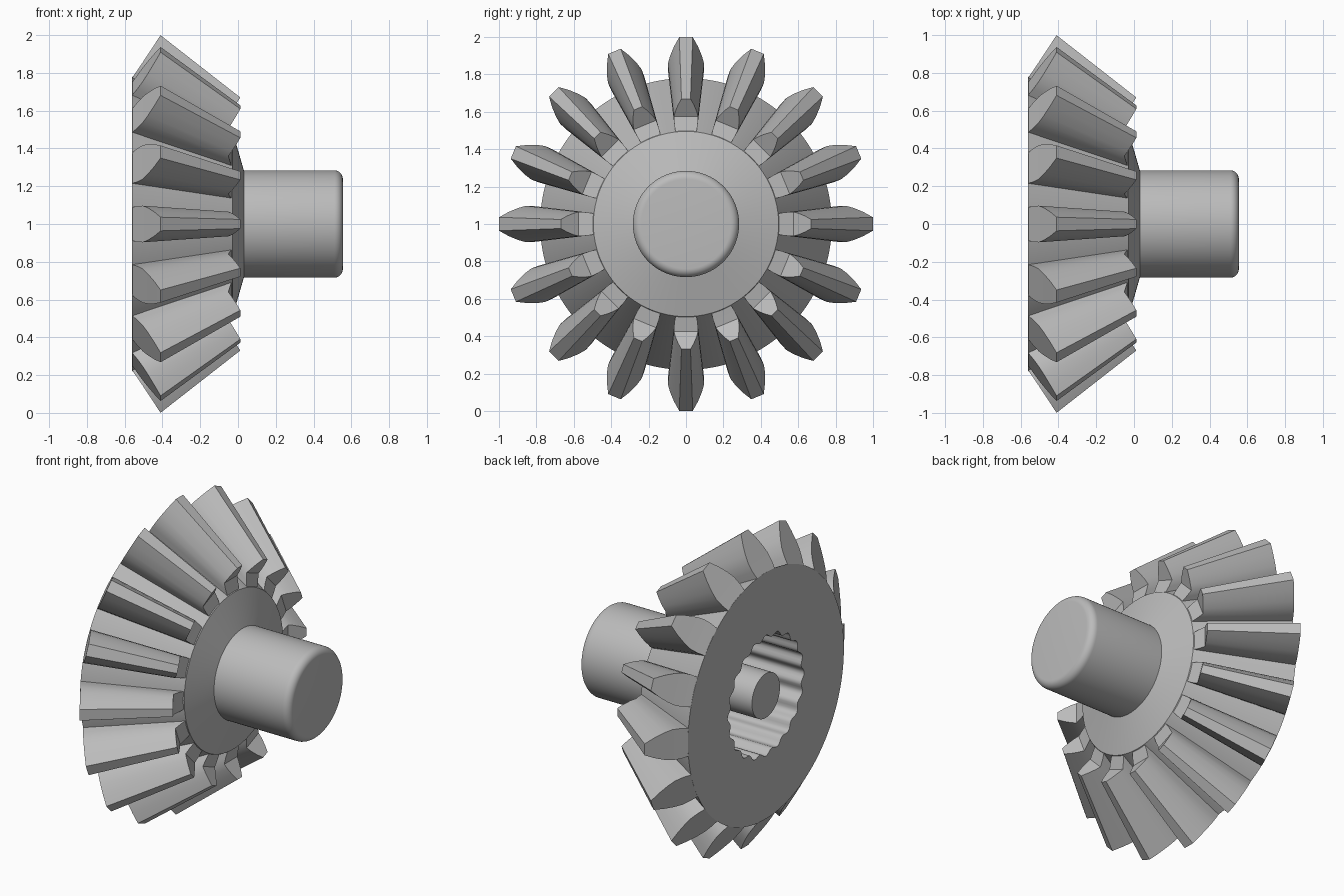
import bpy, bmesh, math

if "Cube" in bpy.data.objects:
    bpy.data.objects.remove(bpy.data.objects["Cube"], do_unlink=True)

TEETH = 16
SPLINES = 20
SEGMENTS = 160
APEX = 0.87          # x where the tooth cones meet
AXIS_Z = 1.0

steel = bpy.data.materials.new("plain grey steel")
steel.use_nodes = True
steel.diffuse_color = (0.5, 0.5, 0.5, 1)
steel.node_tree.nodes["Principled BSDF"].inputs["Base Color"].default_value = (0.5, 0.5, 0.5, 1)


def polar(x, r, angle):
    """Point at a radius and angle about the gear's x axis."""
    return (x, r * math.sin(angle), AXIS_Z + r * math.cos(angle))


def finish(name, bm):
    bmesh.ops.recalc_face_normals(bm, faces=bm.faces)
    mesh = bpy.data.meshes.new(name)
    bm.to_mesh(mesh)
    bm.free()
    mesh.materials.append(steel)
    obj = bpy.data.objects.new(name, mesh)
    bpy.context.collection.objects.link(obj)
    bpy.ops.object.select_all(action='DESELECT')
    obj.select_set(True)
    bpy.context.view_layer.objects.active = obj
    bpy.ops.object.shade_smooth_by_angle(angle=math.radians(32))
    return obj


def revolve(name, profile, close_start=False, close_end=False):
    """Turn (x, radius, wave height) points about the x axis."""
    bm = bmesh.new()
    rings = []
    for x, r, wave in profile:
        ring = []
        for i in range(SEGMENTS):
            a = 2 * math.pi * i / SEGMENTS
            ring.append(bm.verts.new(polar(x, r + wave * math.cos(SPLINES * a), a)))
        rings.append(ring)
    for a, b in zip(rings, rings[1:]):
        for i in range(SEGMENTS):
            j = (i + 1) % SEGMENTS
            bm.faces.new((a[i], a[j], b[j], b[i]))
    if close_start:
        bm.faces.new(rings[0])
    if close_end:
        bm.faces.new(rings[-1])
    return finish(name, bm)


# Output shaft with a rounded end
FILLET, SHAFT_R, SHAFT_END = 0.045, 0.284, 0.555
shaft = [(0.0, SHAFT_R, 0)]
for i in range(9):
    a = math.pi / 2 * i / 8
    shaft.append((SHAFT_END - FILLET + FILLET * math.sin(a),
                  SHAFT_R - FILLET + FILLET * math.cos(a), 0))
revolve("shaft", shaft, close_end=True)

# Gear body: front cone, root cone, flat back and splined bore
revolve("gear_body", [
    (0.035, 0.27, 0), (-0.03, 0.495, 0), (-0.56, 0.78, 0),
    (-0.56, 0.37, 0.013), (-0.06, 0.37, 0.013), (-0.06, 0.1, 0)])

# Pin standing in the bore, level with the back
revolve("bore_pin", [(-0.05, 0.14, 0), (-0.56, 0.14, 0)], close_end=True)

# Teeth: each level gives height up the tooth, half width, inner end scale
LEVELS = [(0, 0.088, 0.632), (0.18, 0.096, 0.65), (0.37, 0.097, 0.67),
          (0.55, 0.086, 0.67), (0.78, 0.064, 0.67), (1, 0.036, 0.67)]


def add_tooth(bm, centre):
    # root level sunk into the body
    sections = [(-0.555, 0.74, -0.05, 0.46, 0.084 / 0.74)]
    for t, half, k in LEVELS:
        x, r = -0.56 + 0.15 * t, 0.78 + 0.22 * t
        sections.append((x, r, APEX + (x - APEX) * k, r * k, half / r))
    rows = []
    for xo, ro, xi, ri, spread in sections:
        rows.append([bm.verts.new(polar(x, r, centre + side * spread))
                     for x, r, side in ((xo, ro, -1), (xo, ro, 1),
                                        (xi, ri, 1), (xi, ri, -1))])
    for a, b in zip(rows, rows[1:]):
        for i in range(4):
            j = (i + 1) % 4
            bm.faces.new((a[i], a[j], b[j], b[i]))
    bm.faces.new(rows[0])
    bm.faces.new(rows[-1])


bm = bmesh.new()
for n in range(TEETH):
    add_tooth(bm, 2 * math.pi * n / TEETH)
finish("gear_teeth", bm)
